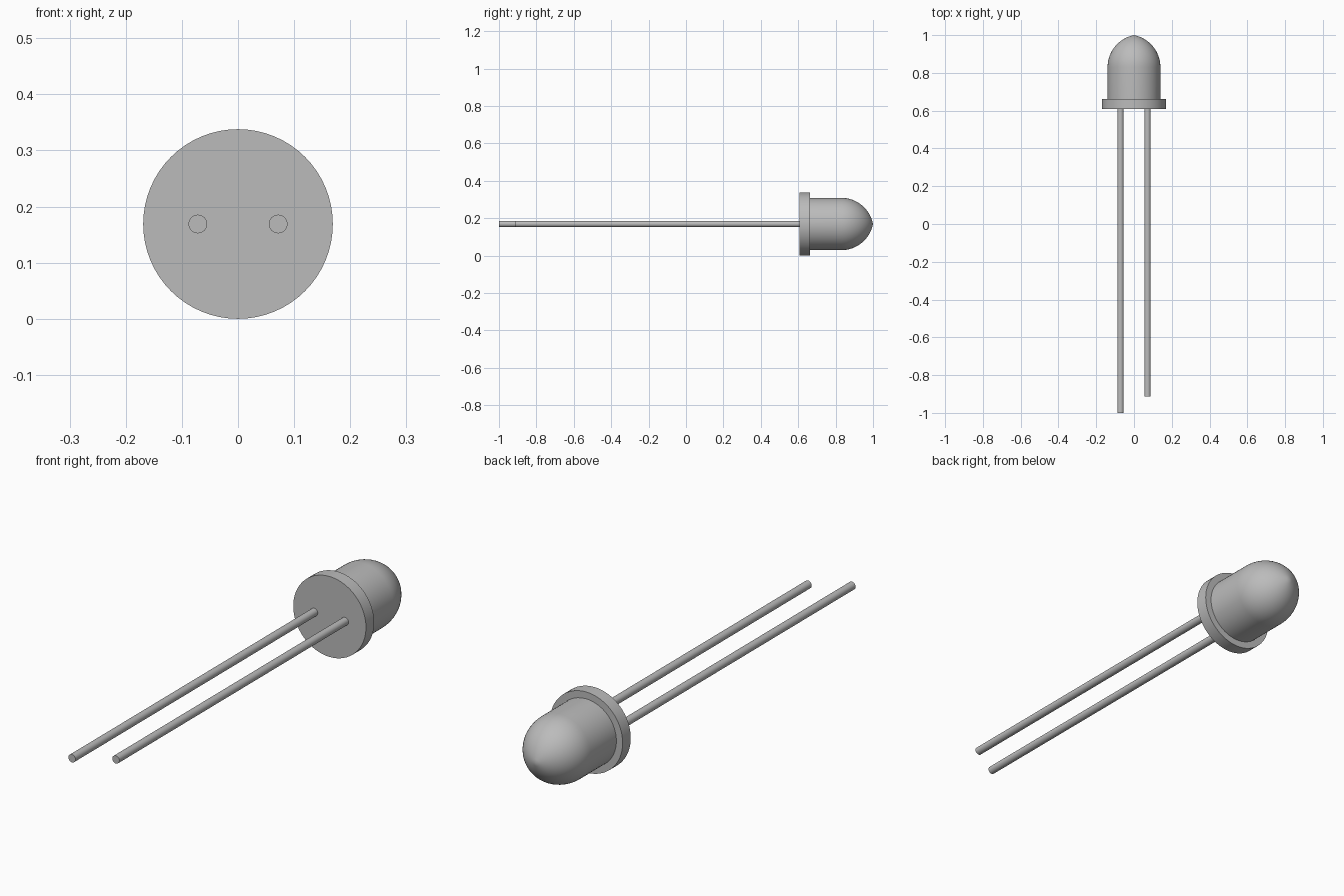
import bpy, bmesh, math
from mathutils import Matrix

cube = bpy.data.objects.get("Cube")
if cube:
    bpy.data.objects.remove(cube, do_unlink=True)

AXIS_Z = 0.169

grey = bpy.data.materials.new("plain grey")
grey.use_nodes = True
colour = (0.5, 0.5, 0.5, 1)
grey.diffuse_color = colour
grey.node_tree.nodes["Principled BSDF"].inputs["Base Color"].default_value = colour


def lathe(name, profile, x=0, steps=64):
    """Spin (radius, y) points about the lengthwise axis."""
    bm = bmesh.new()
    verts = [bm.verts.new((r, y, 0)) for r, y in profile]
    edges = [bm.edges.new(pair) for pair in zip(verts, verts[1:])]
    bmesh.ops.spin(bm, geom=verts + edges, cent=(0, 0, 0), axis=(0, 1, 0),
                   angle=math.tau, steps=steps)
    bmesh.ops.remove_doubles(bm, verts=bm.verts, dist=1e-5)
    bmesh.ops.recalc_face_normals(bm, faces=bm.faces)
    bmesh.ops.transform(bm, verts=bm.verts, matrix=Matrix.Translation((x, 0, AXIS_Z)))
    mesh = bpy.data.meshes.new(name)
    bm.to_mesh(mesh)
    bm.free()
    mesh.materials.append(grey)
    obj = bpy.data.objects.new(name, mesh)
    bpy.context.collection.objects.link(obj)
    bpy.ops.object.select_all(action="DESELECT")
    obj.select_set(True)
    bpy.context.view_layer.objects.active = obj
    bpy.ops.object.shade_smooth_by_angle(angle=math.radians(35))
    return obj


# Lens and flange in one profile; the dome is a slightly pointed arc
base, rim, shoulder, tip = 0.608, 0.662, 0.83, 1.0
flange_r, lens_r = 0.169, 0.14
length = tip - shoulder
arc_r = (lens_r ** 2 + length ** 2) / (2 * lens_r)
sweep = math.asin(length / arc_r)
profile = [(0, base), (flange_r, base), (flange_r, rim), (lens_r, rim)]
for i in range(17):
    a = sweep * i / 16
    profile.append((max(0, lens_r - arc_r * (1 - math.cos(a))),
                    shoulder + arc_r * math.sin(a)))
lathe("lens_body", profile)

# Long and short wire leads
lead_r = 0.0166
for name, x, end in (("long_lead", -0.0715, -1.0), ("short_lead", 0.0715, -0.913)):
    lathe(name, [(0, end), (lead_r, end), (lead_r, base), (0, base)], x, 32)
